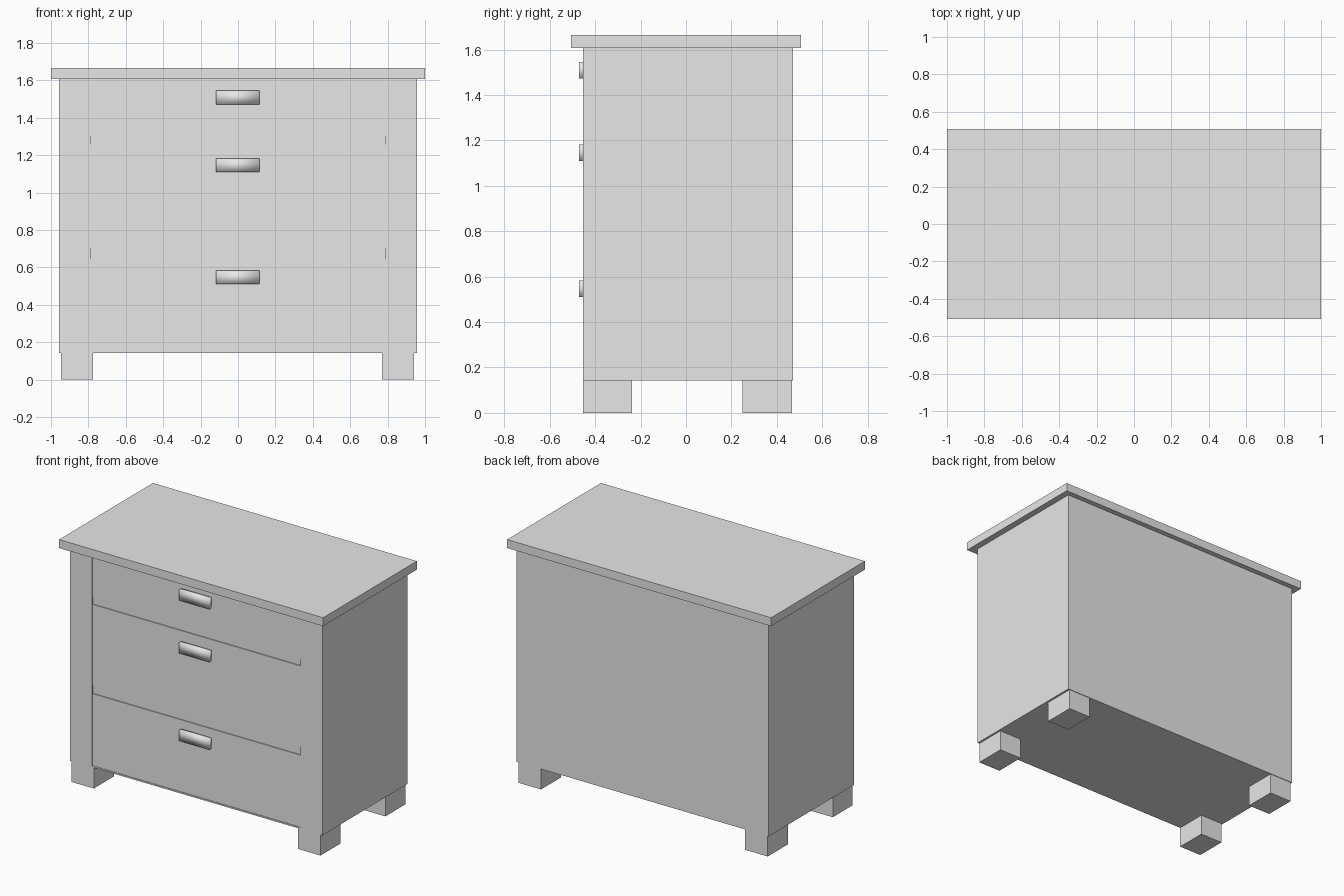
import bpy

if "Cube" in bpy.data.objects:
    bpy.data.objects.remove(bpy.data.objects["Cube"])

grey = bpy.data.materials.new("plain grey")
grey.diffuse_color = (0.8, 0.8, 0.8, 1)
grey.use_nodes = True
grey.node_tree.nodes["Principled BSDF"].inputs["Base Color"].default_value = grey.diffuse_color


def box(name, x, y, z):
    """Box spanning the given (min, max) ranges."""
    bpy.ops.mesh.primitive_cube_add(size=1, location=[sum(r) / 2 for r in (x, y, z)])
    ob = bpy.context.object
    ob.name = name
    ob.scale = [r[1] - r[0] for r in (x, y, z)]
    bpy.ops.object.transform_apply(location=False, rotation=False, scale=True)
    ob.data.materials.append(grey)
    return ob


FRONT, BACK = -0.453, 0.471
BOTTOM, TOP = 0.142, 1.607
OPENING = 0.789

# Carcass with a shallow recess between the corner posts
carcass = box("carcass", (-0.956, 0.956), (FRONT, BACK), (BOTTOM, TOP))
cutter = box("recess_cutter", (-OPENING, OPENING), (FRONT - 0.1, FRONT + 0.01), (0.152, TOP + 0.1))
recess = carcass.modifiers.new("recess", 'BOOLEAN')
recess.operation = 'DIFFERENCE'
recess.solver = 'EXACT'
recess.object = cutter
cutter.hide_render = True
cutter.hide_viewport = True

# Overhanging top board
box("top_board", (-1, 1), (-0.507, 0.507), (TOP, 1.665))

# Drawer fronts with a pull on each; the recess between them shows as rails
drawers = [((0.152, 0.645), (0.51, 0.583)),
           ((0.703, 1.256), (1.11, 1.183)),
           ((1.303, TOP), (1.472, 1.545))]
for i, (panel, pull) in enumerate(drawers, 1):
    box(f"drawer_front_{i}", (-OPENING, OPENING), (FRONT + 0.004, FRONT + 0.012), panel)
    box(f"drawer_pull_{i}", (-0.117, 0.114), (-0.472, FRONT + 0.006), pull)
    bpy.ops.object.shade_smooth()

# Four feet
for side, x in (("left", (-0.946, -0.775)), ("right", (0.771, 0.942))):
    for end, y in (("front", (FRONT, -0.237)), ("back", (0.249, 0.467))):
        box(f"foot_{end}_{side}", x, y, (0, BOTTOM))
